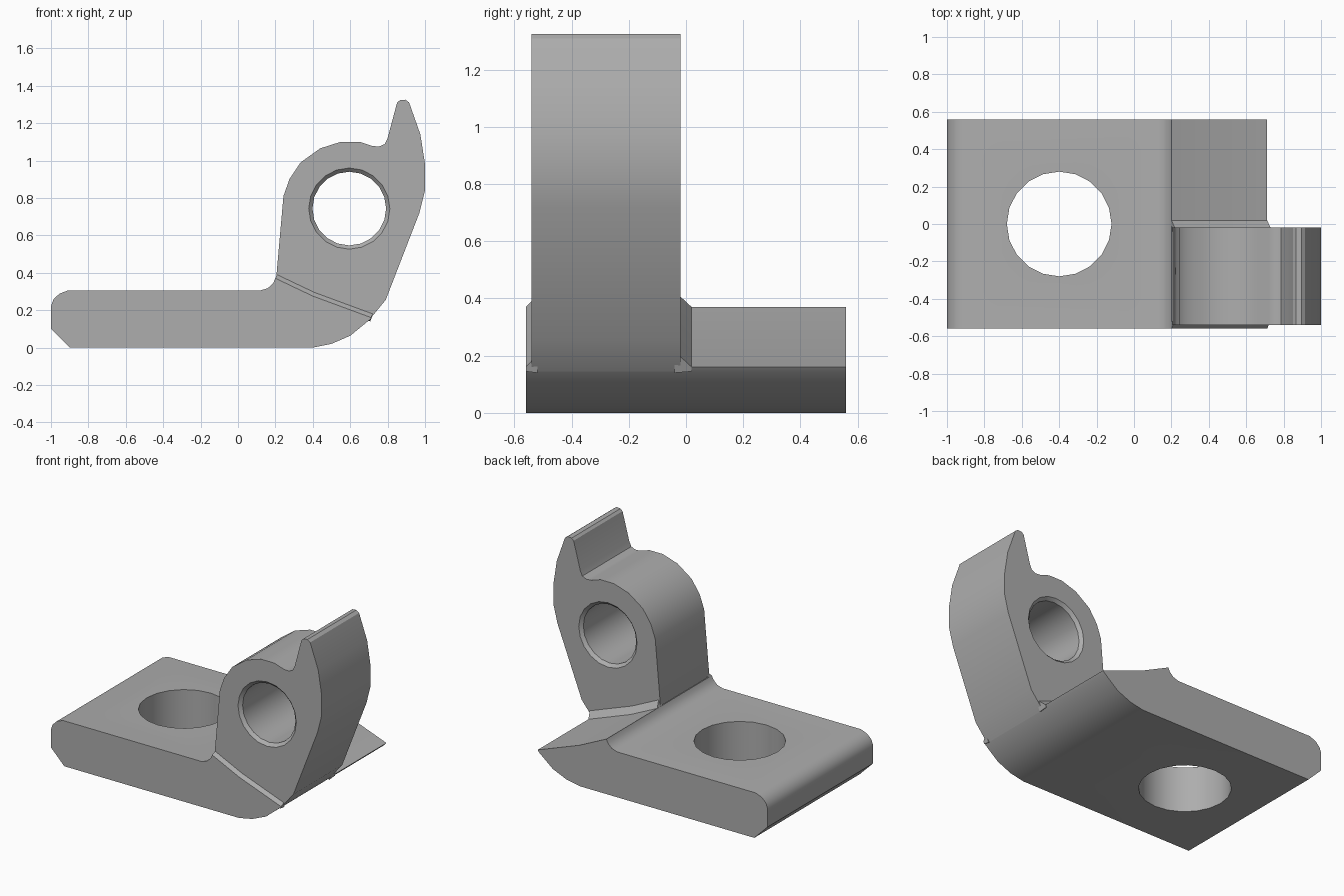
import bpy, bmesh, math

cube = bpy.data.objects.get("Cube")
if cube:
    bpy.data.objects.remove(cube, do_unlink=True)

grey = bpy.data.materials.new("plain grey")
grey.use_nodes = True
colour = (0.42, 0.42, 0.42, 1)
grey.diffuse_color = colour
grey.node_tree.nodes["Principled BSDF"].inputs["Base Color"].default_value = colour


def make_object(name, bm):
    bmesh.ops.recalc_face_normals(bm, faces=bm.faces)
    mesh = bpy.data.meshes.new(name)
    bm.to_mesh(mesh)
    bm.free()
    mesh.materials.append(grey)
    obj = bpy.data.objects.new(name, mesh)
    bpy.context.collection.objects.link(obj)
    return obj


def loft(name, rings):
    """Skin a stack of matching closed rings and cap both ends."""
    bm = bmesh.new()
    loops = [[bm.verts.new(p) for p in ring] for ring in rings]
    n = len(loops[0])
    for a, b in zip(loops, loops[1:]):
        for i in range(n):
            j = (i + 1) % n
            bm.faces.new((a[i], a[j], b[j], b[i]))
    bm.faces.new(loops[0])
    bm.faces.new(loops[-1])
    return make_object(name, bm)


def extrude_profile(name, profile, y0, y1):
    return loft(name, [[(x, y, z) for x, z in profile] for y in (y0, y1)])


def select_only(obj):
    bpy.ops.object.select_all(action='DESELECT')
    obj.select_set(True)
    bpy.context.view_layer.objects.active = obj


def cut(obj, cutter):
    mod = obj.modifiers.new("hole", 'BOOLEAN')
    mod.operation = 'DIFFERENCE'
    mod.solver = 'EXACT'
    mod.object = cutter
    select_only(obj)
    bpy.ops.object.modifier_apply(modifier=mod.name)
    bpy.data.objects.remove(cutter, do_unlink=True)


def circle(r, sides=20):
    return [(r * math.cos(2 * math.pi * i / sides), r * math.sin(2 * math.pi * i / sides))
            for i in range(sides)]


# Base plate with curved heel and dished seat
seat = [(0.20, 0.37), (0.40, 0.275), (0.712, 0.16)]
base = extrude_profile("base_plate", [
    (-1, 0.10), (-0.90, 0), (0.40, 0), (0.50, 0.02), (0.60, 0.063), (0.70, 0.145),
    *reversed(seat), (0.188, 0.345), (0.16, 0.318), (0.12, 0.305), (-0.91, 0.305),
    (-0.955, 0.288), (-0.987, 0.257), (-1, 0.22)], -0.56, 0.56)
cut(base, loft("base_hole", [[(x - 0.40, y, z) for x, y in circle(0.28)] for z in (-0.1, 0.5)]))

# Upright lug with hooked tip
lug = extrude_profile("upright_lug", [
    (0.70, 0.145), (0.79, 0.255), (0.97, 0.72), (1, 0.84), (1, 0.98), (0.975, 1.14),
    (0.915, 1.31), (0.895, 1.325), (0.865, 1.322), (0.85, 1.308), (0.80, 1.12),
    (0.785, 1.088), (0.755, 1.075), (0.72, 1.077), (0.65, 1.10), (0.55, 1.10),
    (0.44, 1.065), (0.335, 0.99), (0.275, 0.90), (0.243, 0.81), (0.205, 0.38),
    (0.23, 0.32), (0.40, 0.22)], -0.54, -0.02)

# Pin hole with chamfered rims on both sides
stations = [(-0.60, 0.217), (-0.54, 0.217), (-0.52, 0.197),
            (-0.04, 0.197), (-0.02, 0.217), (0.04, 0.217)]
cut(lug, loft("pin_hole", [[(x + 0.595, y, z + 0.743) for x, z in circle(r)]
                           for y, r in stations]))


# Sloped fillet strips where the lug meets the base
def fillet(name, y_out, y_in, dx, dz, depth):
    return loft(name, [[(x, y_out, z), (x + dx, y_in, z + dz), (x + dx, y_in + depth, z + dz),
                        (x - 0.005, y_in + depth, z - 0.02), (x - 0.005, y_out, z - 0.015)]
                       for x, z in seat])


fillets = [fillet("front_fillet", -0.56, -0.54, 0.008, 0.02, 0.02),
           fillet("back_fillet", 0.02, -0.02, 0.018, 0.037, -0.02)]

for obj in [base, lug, *fillets]:
    select_only(obj)
    bpy.ops.object.shade_smooth_by_angle(angle=math.radians(28))
